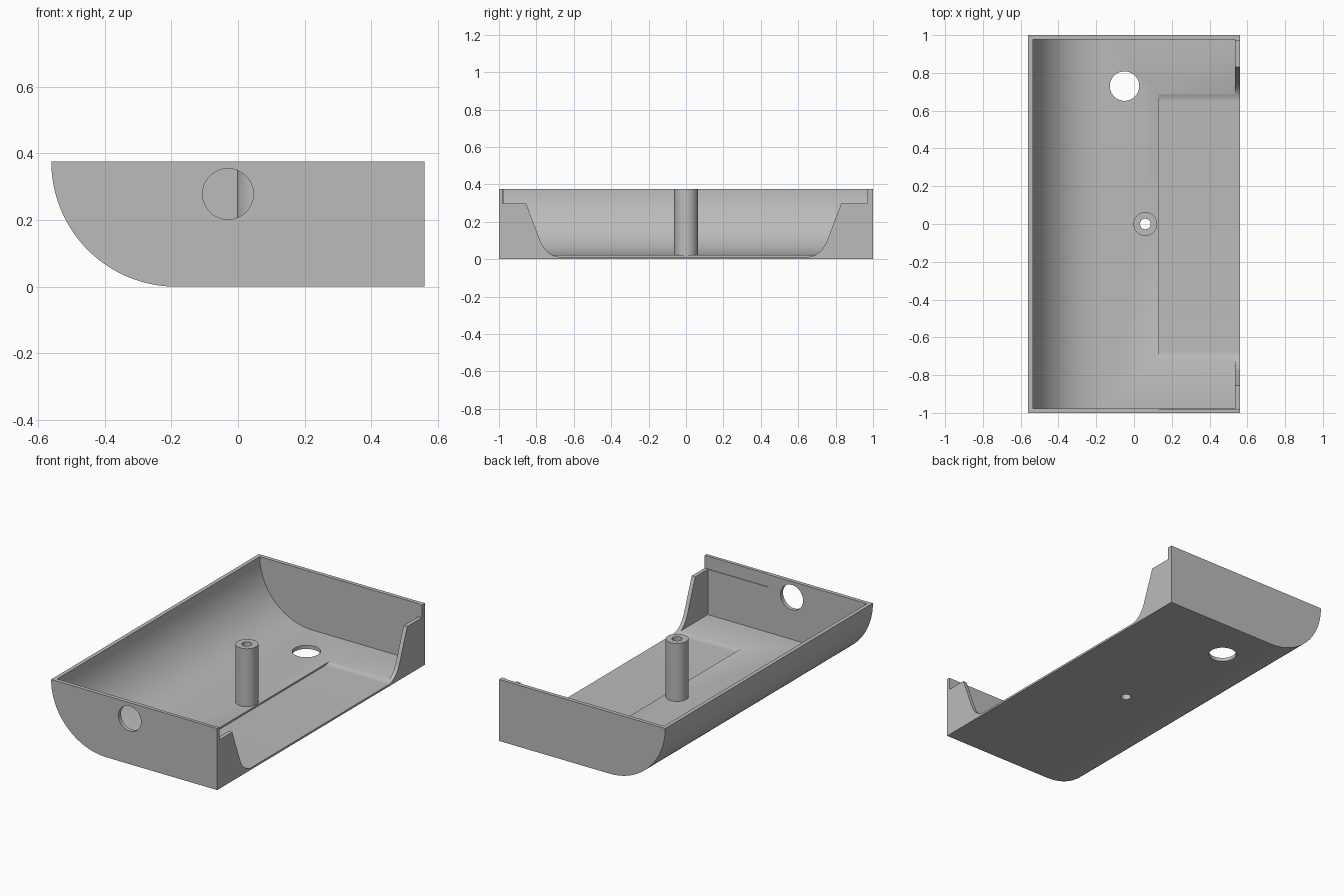
import bpy
import bmesh
import math
from mathutils import Vector
from mathutils.geometry import interpolate_bezier

cube = bpy.data.objects.get("Cube")
if cube:
    bpy.data.objects.remove(cube, do_unlink=True)

grey = bpy.data.materials.new("plain_grey")
grey.use_nodes = True
colour = (0.5, 0.5, 0.5, 1)
grey.diffuse_color = colour
grey.node_tree.nodes["Principled BSDF"].inputs["Base Color"].default_value = colour

HALF_X, HALF_Y, HEIGHT = 0.56, 1.0, 0.375
WALL = 0.024
FLOOR = 0.022


def prism(name, points, start, end):
    """Extrude a closed outline of 3D points from start to end offsets."""
    bm = bmesh.new()
    start, end = Vector(start), Vector(end)
    face = bm.faces.new([bm.verts.new(Vector(p) + start) for p in points])
    moved = bmesh.ops.extrude_face_region(bm, geom=[face])
    verts = [v for v in moved["geom"] if isinstance(v, bmesh.types.BMVert)]
    bmesh.ops.translate(bm, verts=verts, vec=end - start)
    bmesh.ops.recalc_face_normals(bm, faces=bm.faces)
    mesh = bpy.data.meshes.new(name)
    bm.to_mesh(mesh)
    bm.free()
    mesh.materials.append(grey)
    obj = bpy.data.objects.new(name, mesh)
    bpy.context.collection.objects.link(obj)
    return obj


def rod(name, u, v, radius, start, end, upright=True):
    """Cylinder along z (upright) or along y."""
    ring = []
    for i in range(64):
        a = math.tau * i / 64
        p, q = u + radius * math.cos(a), v + radius * math.sin(a)
        ring.append((p, q, 0) if upright else (p, 0, q))
    axis = Vector((0, 0, 1)) if upright else Vector((0, 1, 0))
    return prism(name, ring, axis * start, axis * end)


def combine(target, tool, operation="DIFFERENCE"):
    """Apply a boolean and discard the helper."""
    tool.hide_render = True
    mod = target.modifiers.new("bool", "BOOLEAN")
    mod.operation, mod.solver, mod.object = operation, "EXACT", tool
    bpy.context.view_layer.objects.active = target
    bpy.ops.object.modifier_apply(modifier=mod.name)
    bpy.data.objects.remove(tool, do_unlink=True)


def side_profile(inset, bottom, top):
    """Outline in xz: flat floor with one quarter-round side."""
    radius = HEIGHT - bottom
    left, right = inset - HALF_X, HALF_X - inset
    pts = [(right, 0, bottom), (right, 0, top)]
    if top > HEIGHT:
        pts.append((left, 0, top))
    for i in range(41):
        a = math.pi / 2 * i / 40
        pts.append((left + radius * (1 - math.cos(a)), 0,
                    HEIGHT - radius * math.sin(a)))
    return pts


# Hollow tray with a rounded side
tray = prism("tray", side_profile(0, 0, HEIGHT), (0, -HALF_Y, 0), (0, HALF_Y, 0))
cavity = prism("cavity_cutter", side_profile(WALL, FLOOR, HEIGHT + 0.1),
               (0, WALL - HALF_Y, 0), (0, HALF_Y - WALL, 0))
combine(tray, cavity)

# Flared opening in the right wall that also lowers part of the floor
half = [(0.975, 0.5), (0.975, 0.298), (0.8425, 0.298)]
curve = interpolate_bezier(Vector((0.7675, 0.1)), Vector((0.747, 0.045)),
                           Vector((0.705, 0.012)), Vector((0.66, 0.012)), 16)
half += [(p[0], p[1]) for p in curve]
outline = [(0, y - (0.005 if y > 0.9 else 0.0125), z) for y, z in half]
outline += [(0, -y - (0.005 if y > 0.9 else 0.0125), z) for y, z in reversed(half)]
combine(tray, prism("opening_cutter", outline, (0.13, 0, 0), (0.7, 0, 0)))

# Hollow screw post
combine(tray, rod("post", 0.06, 0, 0.063, 0.01, HEIGHT), "UNION")
combine(tray, rod("post_bore", 0.06, 0, 0.028, -0.1, 0.5))

# Round holes in the floor and front wall
combine(tray, rod("floor_hole", -0.05, 0.73, 0.078, -0.1, 0.1))
combine(tray, rod("front_hole", -0.03, 0.278, 0.076, -1.1, -0.9, upright=False))

# Smooth curves, crisp edges
bpy.ops.object.select_all(action="DESELECT")
tray.select_set(True)
bpy.context.view_layer.objects.active = tray
bpy.ops.object.shade_smooth_by_angle(angle=math.radians(25))
